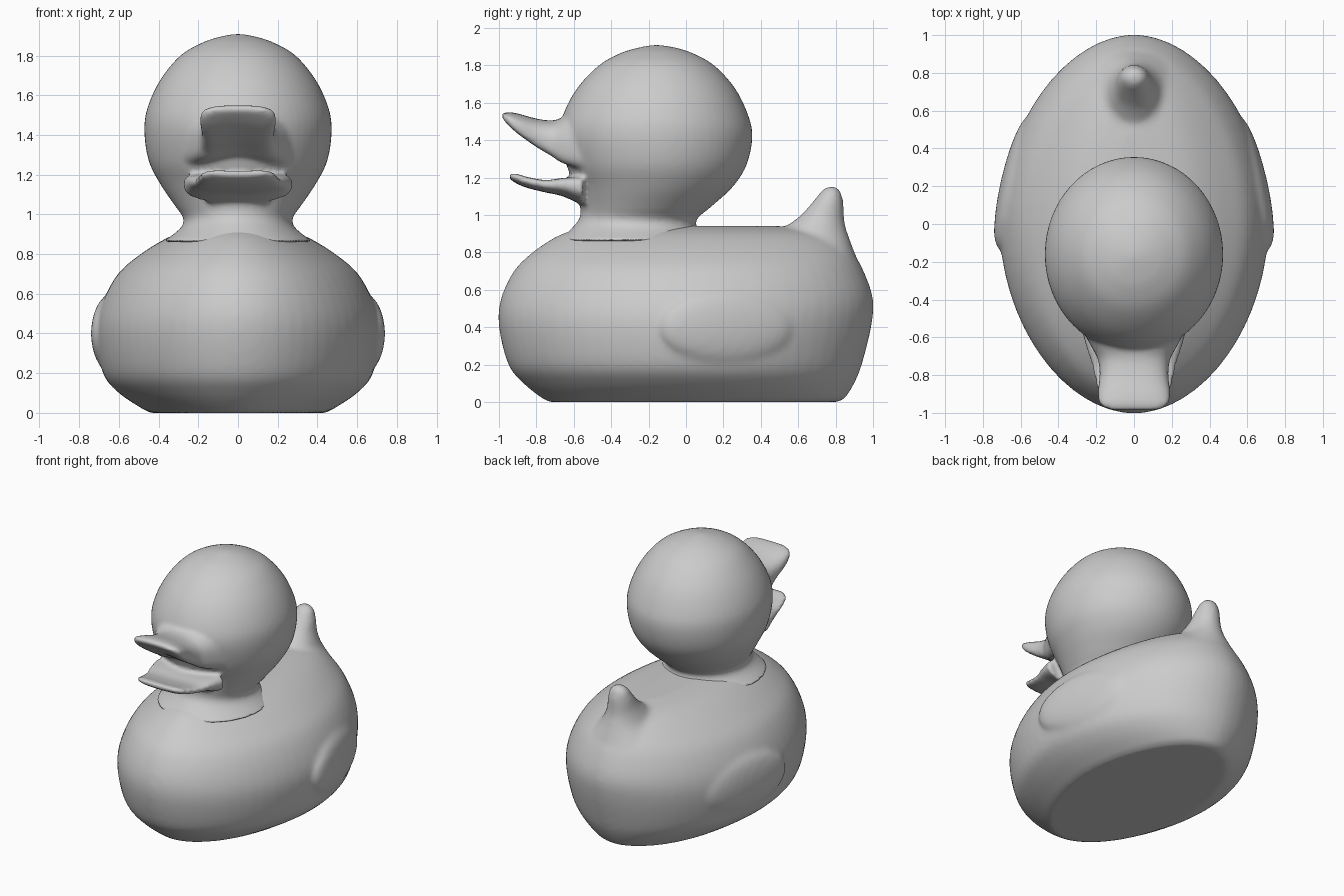
import bpy, bmesh, math
from mathutils import Matrix, Vector

if "Cube" in bpy.data.objects:
    bpy.data.objects.remove(bpy.data.objects["Cube"], do_unlink=True)

grey = bpy.data.materials.new("plain grey")
grey.use_nodes = True
grey.diffuse_color = (0.6, 0.6, 0.6, 1)
grey.node_tree.nodes["Principled BSDF"].inputs["Base Color"].default_value = (0.6, 0.6, 0.6, 1)


def smooth_sections(sections, steps=5):
    """Fill in between sections with a smooth curve."""
    out = []
    last = len(sections) - 1
    for i in range(last):
        a, b, c, d = [sections[min(max(k, 0), last)] for k in range(i - 1, i + 3)]
        for s in range(steps):
            t = s / steps
            out.append([0.5 * (2 * q + (r - p) * t + (2 * p - 5 * q + 4 * r - w) * t * t
                               + (3 * q - p - 3 * r + w) * t ** 3)
                        for p, q, r, w in zip(a, b, c, d)])
    return out + [sections[last]]


def loft(bm, sections, axis, power=2.0, hollow=0.0, hollow_side=-1, count=64):
    """Closed loft; each section is (position, half width, low, high)."""
    rings = []
    for pos, half, low, high in smooth_sections(sections):
        ring = []
        for k in range(count):
            a = 2 * math.pi * k / count
            c, s = math.cos(a), math.sin(a)
            u = math.copysign(abs(c) ** (2 / power), c)
            v = math.copysign(abs(s) ** (2 / power), s)
            w = (low + high) / 2 + (high - low) / 2 * v
            if v * hollow_side > 0:
                w -= hollow_side * hollow * (high - low) * (1 - u * u)
            ring.append(bm.verts.new((half * u, pos, w) if axis == "y" else (half * u, w, pos)))
        rings.append(ring)
    for r, q in zip(rings, rings[1:]):
        for k in range(count):
            n = (k + 1) % count
            bm.faces.new((r[k], r[n], q[n], q[k]))
    bm.faces.new(rings[0])
    bm.faces.new(rings[-1])


def finish(name, bm, voxel, rounds):
    """Fuse overlapping volumes into one soft skin."""
    bmesh.ops.recalc_face_normals(bm, faces=bm.faces)
    mesh = bpy.data.meshes.new(name)
    bm.to_mesh(mesh)
    bm.free()
    mesh.materials.append(grey)
    obj = bpy.data.objects.new(name, mesh)
    bpy.context.collection.objects.link(obj)
    for p in mesh.polygons:
        p.use_smooth = True
    fuse = obj.modifiers.new("fuse", "REMESH")
    fuse.mode = "VOXEL"
    fuse.voxel_size = voxel
    fuse.use_smooth_shade = True
    soften = obj.modifiers.new("soften", "SMOOTH")
    soften.factor = 0.5
    soften.iterations = rounds


# Body: flat-bottomed egg
bm = bmesh.new()
loft(bm, [(0.0, 0.44, -0.73, 0.81), (0.02, 0.48, -0.77, 0.85), (0.1, 0.60, -0.87, 0.9),
          (0.2, 0.68, -0.95, 0.94), (0.4, 0.712, -1.0, 0.99), (0.55, 0.685, -0.99, 1.0),
          (0.7, 0.605, -0.92, 0.95), (0.8, 0.49, -0.82, 0.89), (0.88, 0.36, -0.7, 0.8),
          (0.92, 0.25, -0.6, 0.68), (0.94, 0.12, -0.5, 0.5)], "z", power=1.9)
# Tail: upturned nub with a flared root
loft(bm, [(0.75, 0.3, 0.35, 0.92), (0.87, 0.17, 0.45, 0.875), (0.95, 0.12, 0.55, 0.85),
          (1.0, 0.1, 0.615, 0.845), (1.08, 0.08, 0.685, 0.84), (1.13, 0.058, 0.725, 0.825),
          (1.155, 0.02, 0.76, 0.80)], "z")
# Wings: shallow swellings on both flanks
for side in (-1, 1):
    place = (Matrix.Translation(Vector((side * 0.635, 0.22, 0.4)))
             @ Matrix.Rotation(side * math.radians(13), 4, "Z")
             @ Matrix.Diagonal(Vector((0.07, 0.36, 0.2, 1))))
    bmesh.ops.create_uvsphere(bm, u_segments=32, v_segments=16, radius=1, matrix=place)
finish("body_with_tail", bm, 0.02, 6)

# Head and neck
bm = bmesh.new()
loft(bm, [(0.86, 0.38, -0.68, 0.1), (0.93, 0.29, -0.61, 0.06), (0.98, 0.275, -0.57, 0.06),
          (1.04, 0.315, -0.565, 0.13), (1.15, 0.39, -0.59, 0.25), (1.27, 0.45, -0.64, 0.325),
          (1.42, 0.472, -0.675, 0.355), (1.54, 0.455, -0.655, 0.33), (1.68, 0.39, -0.58, 0.26),
          (1.8, 0.29, -0.465, 0.15), (1.865, 0.18, -0.35, 0.035), (1.895, 0.09, -0.25, -0.06),
          (1.908, 0.02, -0.18, -0.14)], "z")
# Upper bill: scooped wedge rising to the tip
loft(bm, [(-0.985, 0.13, 1.515, 1.54), (-0.955, 0.18, 1.465, 1.55), (-0.9, 0.192, 1.4, 1.542),
          (-0.8, 0.182, 1.315, 1.515), (-0.72, 0.19, 1.255, 1.505), (-0.66, 0.22, 1.2, 1.52),
          (-0.55, 0.28, 1.14, 1.57)], "y", power=2.6, hollow=0.3, hollow_side=-1)
# Lower bill: thin lip
loft(bm, [(-0.945, 0.13, 1.195, 1.225), (-0.91, 0.18, 1.17, 1.235), (-0.85, 0.2, 1.145, 1.22),
          (-0.75, 0.222, 1.12, 1.205), (-0.66, 0.25, 1.1, 1.225), (-0.55, 0.28, 1.05, 1.25)],
     "y", power=2.5, hollow=0.25, hollow_side=1)
finish("head_with_bill", bm, 0.014, 5)
